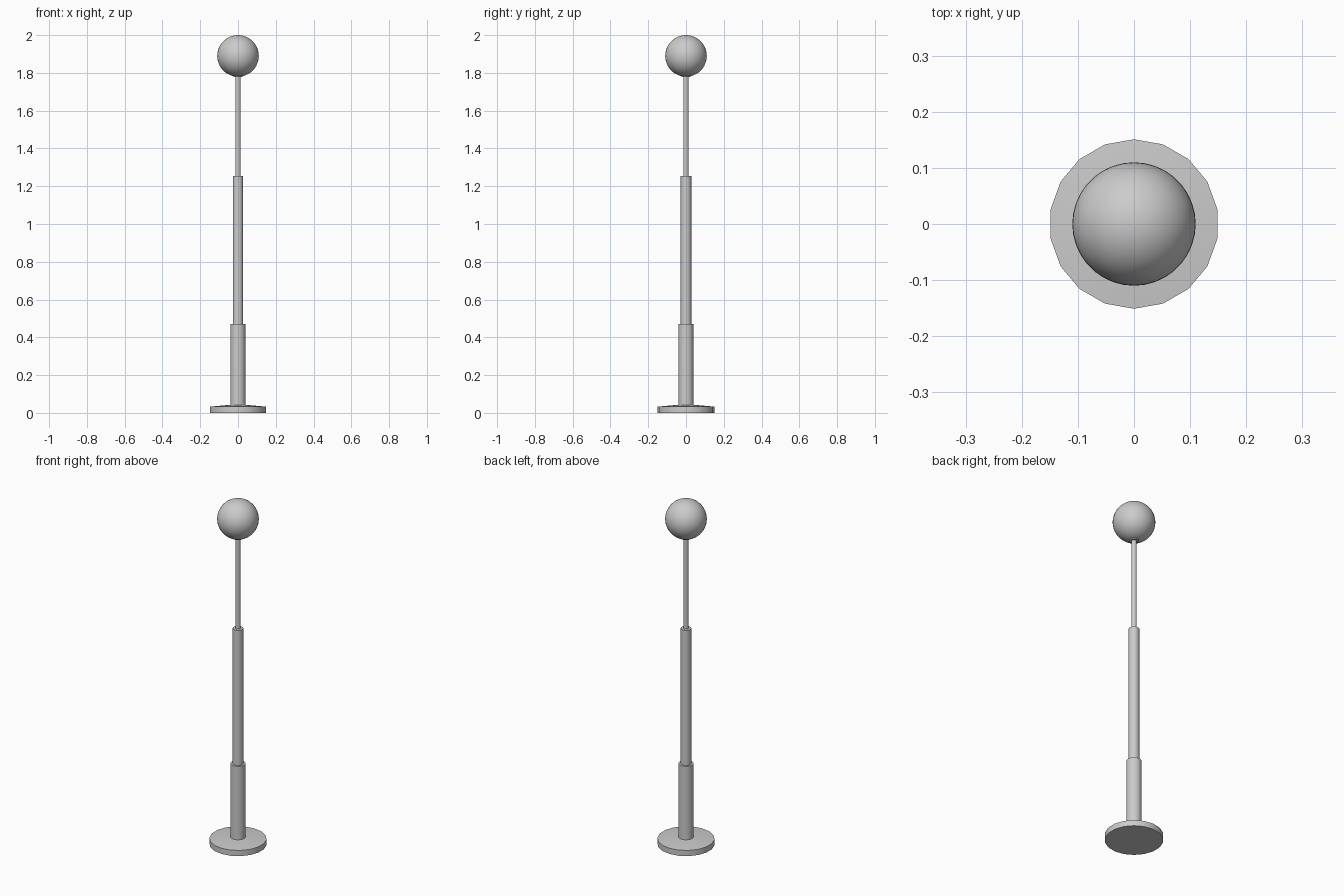
import bpy, bmesh, math

if "Cube" in bpy.data.objects:
    bpy.data.objects.remove(bpy.data.objects["Cube"])

SIDES = 18


def lathe(name, profile, sides=SIDES, smooth_angle=30):
    """Revolve (radius, z) points about z and cap both ends."""
    bm = bmesh.new()
    rings = []
    for r, z in profile:
        rings.append([bm.verts.new((r * math.sin(2 * math.pi * i / sides),
                                    r * math.cos(2 * math.pi * i / sides), z))
                      for i in range(sides)])
    for a, b in zip(rings, rings[1:]):
        for i in range(sides):
            j = (i + 1) % sides
            bm.faces.new((a[i], a[j], b[j], b[i]))
    bm.faces.new(rings[0])
    bm.faces.new(rings[-1])
    bmesh.ops.recalc_face_normals(bm, faces=bm.faces)
    finish(name, bm, smooth_angle)


def finish(name, bm, smooth_angle):
    mesh = bpy.data.meshes.new(name)
    bm.to_mesh(mesh)
    bm.free()
    obj = bpy.data.objects.new(name, mesh)
    bpy.context.collection.objects.link(obj)
    bpy.ops.object.select_all(action='DESELECT')
    obj.select_set(True)
    bpy.context.view_layer.objects.active = obj
    bpy.ops.object.shade_smooth_by_angle(angle=math.radians(smooth_angle))
    return obj


# Foot plate with a gently sloping top
lathe("foot_plate", [(0.151, 0), (0.151, 0.033), (0.04, 0.043)])

# Three-stage post, each stage thinner than the one below
lathe("lower_post", [(0.04, 0.04), (0.04, 0.47)])
lathe("middle_post", [(0.028, 0.465), (0.028, 1.255)])
lathe("upper_post", [(0.014, 1.25), (0.014, 1.785)])

# Collar holding the globe
lathe("globe_collar", [(0.024, 1.777), (0.024, 1.793)])

# Globe lamp
globe = bmesh.new()
bmesh.ops.create_uvsphere(globe, u_segments=36, v_segments=24, radius=0.11)
bmesh.ops.translate(globe, verts=globe.verts, vec=(0, 0, 1.89))
finish("globe", globe, 30)
